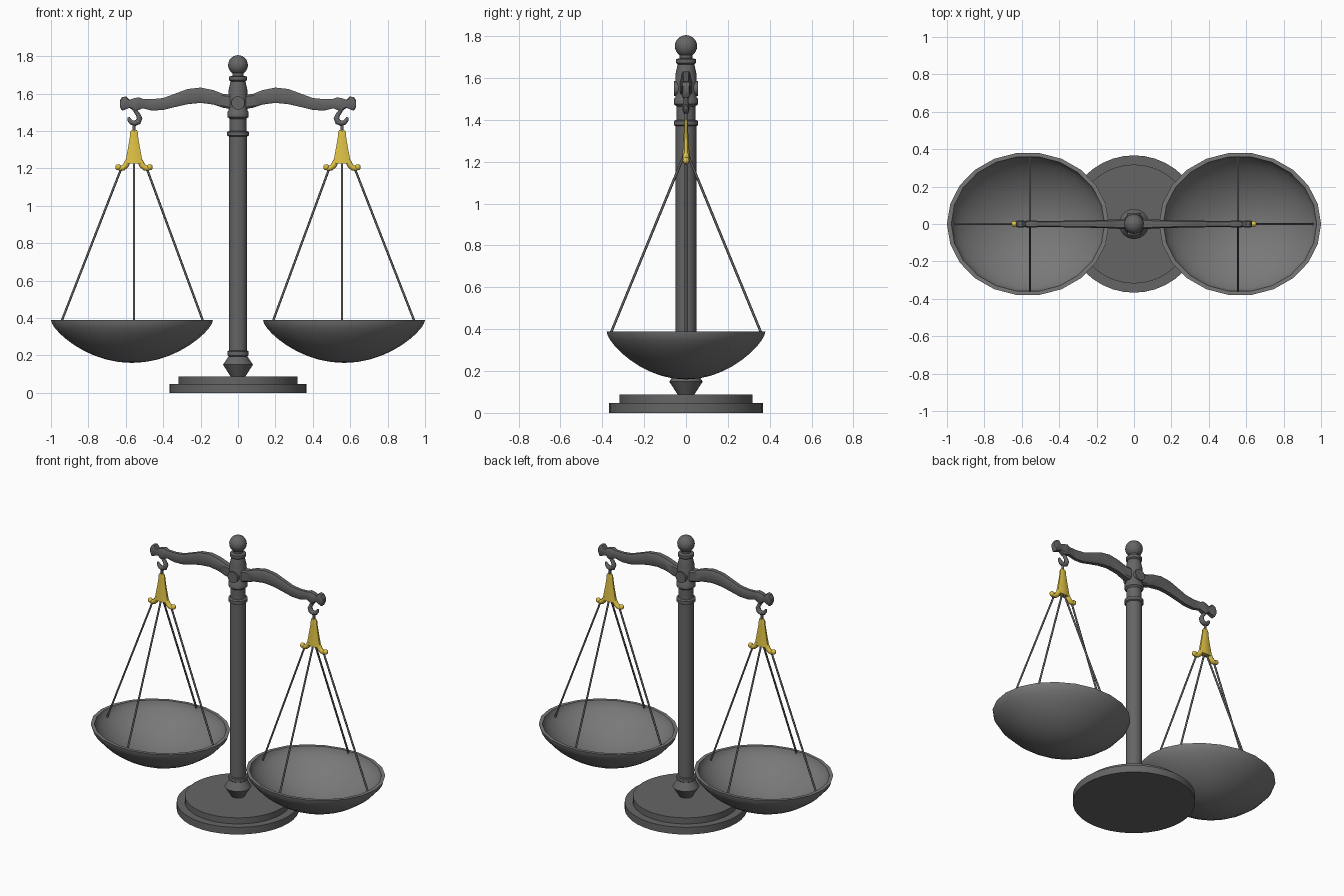
import bpy, bmesh, math
from mathutils import Vector

if "Cube" in bpy.data.objects:
    bpy.data.objects.remove(bpy.data.objects["Cube"])


def material(name, r, g, b):
    m = bpy.data.materials.new(name)
    m.diffuse_color = (r, g, b, 1)
    m.use_nodes = True
    m.node_tree.nodes["Principled BSDF"].inputs["Base Color"].default_value = m.diffuse_color
    return m


gold = material("gold", .74, .54, .06)
iron = material("dark_iron", .13, .13, .13)
pan_iron = material("pan_iron", .19, .19, .19)


def finish(ob, mat, angle=35):
    ob.data.materials.append(mat)
    bpy.ops.object.select_all(action='DESELECT')
    ob.select_set(True)
    bpy.context.view_layer.objects.active = ob
    bpy.ops.object.shade_smooth_by_angle(angle=math.radians(angle))
    return ob


def loft(name, rings, mat=iron, angle=35):
    """Skin a list of equal-length point rings and cap both ends."""
    bm = bmesh.new()
    vs = [[bm.verts.new(p) for p in r] for r in rings]
    n = len(vs[0])
    for a, b in zip(vs, vs[1:]):
        for i in range(n):
            j = (i + 1) % n
            bm.faces.new((a[i], a[j], b[j], b[i]))
    bm.faces.new(vs[0])
    bm.faces.new(vs[-1])
    bmesh.ops.recalc_face_normals(bm, faces=bm.faces)
    me = bpy.data.meshes.new(name)
    bm.to_mesh(me)
    bm.free()
    ob = bpy.data.objects.new(name, me)
    bpy.context.collection.objects.link(ob)
    return finish(ob, mat, angle)


def lathe(name, profile, seg=32, cx=0, sy=1, mat=iron):
    t = [2 * math.pi * i / seg for i in range(seg)]
    return loft(name, [[(cx + r * math.cos(a), sy * r * math.sin(a), z) for a in t]
                       for r, z in profile], mat)


def tube(name, pts, radii, mat=iron, seg=8):
    """Round tube through points lying in an x-z or y-z plane."""
    pts = [Vector(p) for p in pts]
    normal = Vector((0, 1, 0)) if all(abs(p.y) < 1e-6 for p in pts) else Vector((1, 0, 0))
    rings = []
    for i, p in enumerate(pts):
        d = (pts[min(i + 1, len(pts) - 1)] - pts[max(i - 1, 0)]).normalized()
        side = d.cross(normal).normalized()
        rings.append([p + radii[i] * (side * math.cos(a) + normal * math.sin(a))
                      for a in (2 * math.pi * k / seg for k in range(seg))])
    return loft(name, rings, mat, 60)


def ball(name, loc, r, mat=iron, seg=24):
    bpy.ops.mesh.primitive_uv_sphere_add(segments=seg, ring_count=seg // 2, radius=r, location=loc)
    bpy.context.object.name = name
    return finish(bpy.context.object, mat)


# Stepped round base
lathe("base", [(.367, 0), (.367, .047), (.318, .047), (.318, .087)], 40)

# Turned column with collars
lathe("column", [(.035, .08), (.08, .15), (.05, .195), (.057, .2), (.057, .222), (.049, .225),
                 (.049, 1.37), (.058, 1.375), (.058, 1.395), (.046, 1.4), (.046, 1.465),
                 (.057, 1.475), (.057, 1.5), (.05, 1.51), (.05, 1.62), (.04, 1.665),
                 (.048, 1.672), (.048, 1.69), (.03, 1.695), (.03, 1.72)])
ball("finial_ball", (0, 0, 1.752), .053)

# Round boss at the pivot
bpy.ops.mesh.primitive_cylinder_add(vertices=24, radius=.036, depth=.116,
                                    location=(0, 0, 1.55), rotation=(math.pi / 2, 0, 0))
bpy.context.object.name = "pivot_boss"
finish(bpy.context.object, iron)

# Half beam stations: x, bottom z, top z, half thickness
beam = [(0, 1.51, 1.59, .03), (.08, 1.524, 1.598, .026), (.13, 1.541, 1.618, .023),
        (.2, 1.55, 1.632, .021), (.27, 1.543, 1.624, .019), (.34, 1.527, 1.598, .018),
        (.4, 1.512, 1.576, .017), (.46, 1.509, 1.57, .015), (.51, 1.521, 1.572, .015),
        (.53, 1.512, 1.58, .02), (.555, 1.505, 1.575, .02), (.58, 1.523, 1.567, .015),
        (.598, 1.516, 1.585, .02), (.62, 1.508, 1.58, .02), (.632, 1.53, 1.562, .014)]

for side, s in (("left", -1), ("right", 1)):
    cx = .556 * s

    # Wavy beam arm with knobbed end
    rings = []
    for x, z0, z1, h in beam:
        c = (z1 - z0) * .13
        k = h * .7
        rings.append([(s * x, y, z) for y, z in
                      ((-h, z0 + c), (-k, z0), (k, z0), (h, z0 + c),
                       (h, z1 - c), (k, z1), (-k, z1), (-h, z1 - c))])
    loft(side + "_beam", rings)

    # Hook under the beam end
    hook = [(-.012, 1.53), (-.008, 1.505), (-.022, 1.488), (-.03, 1.468), (-.022, 1.449),
            (-.004, 1.441), (.014, 1.446), (.025, 1.46), (.03, 1.473)]
    tube(side + "_hook", [(cx + s * x, 0, z) for x, z in hook],
         [.013, .011, .012, .015, .016, .015, .013, .011, .006])
    tube(side + "_link", [(cx, 0, 1.445), (cx, 0, 1.395)], [.008, .008])

    # Gold hanger plate with two curled arms
    plate = [(1.405, .014, .006), (1.392, .021, .008), (1.37, .022, .009), (1.31, .032, .012),
             (1.25, .043, .016), (1.225, .048, .018)]
    loft(side + "_hanger", [[(cx + hx * u, hy * v, z) for u, v in
                             ((-1, -.5), (-.4, -1), (.4, -1), (1, -.5),
                              (1, .5), (.4, 1), (-.4, 1), (-1, .5))] for z, hx, hy in plate], gold)
    for tag, t in (("outer", s), ("inner", -s)):
        arm = [(.03, 1.245), (.043, 1.217), (.058, 1.203), (.075, 1.199), (.088, 1.206)]
        tube(f"{side}_{tag}_arm", [(cx + t * x, 0, z) for x, z in arm],
             [.014, .016, .015, .014, .011], gold)
        ball(f"{side}_{tag}_arm_tip", (cx + t * .084, 0, 1.206), .016, gold, 12)

        # Hanging rods, sideways and front/back
        end = (.4, .35) if tag == "outer" else (.374, .37)
        tube(f"{side}_{tag}_rod", [(cx + t * .066, 0, 1.205), (cx + t * end[0], 0, end[1])],
             [.006] * 2)
        tube(f"{side}_{'back' if t > 0 else 'front'}_rod",
             [(cx, t * .008, 1.235), (cx, t * .362, .375)], [.006] * 2)

    # Shallow oval pan: bulging bowl profile outside, thinner one inside
    def bowl(rim, bottom):
        d = .39 - bottom
        angles = [math.pi / 2 * i / 10 for i in range(10, 0, -1)]
        out = []
        for a in angles:
            r = math.sin(a)
            z_ball = 1 - math.cos(a)              # elliptical depth
            z_cap = r * r                         # shallow cap depth
            out.append((rim * r, bottom + d * (.45 * z_ball + .55 * z_cap)))
        return out
    outer = bowl(.433, .16)
    inner = bowl(.41, .178)
    lathe(side + "_pan", [(.002, .178)] + inner[::-1] + outer + [(.002, .16)],
          22, .567 * s, .885, pan_iron)
